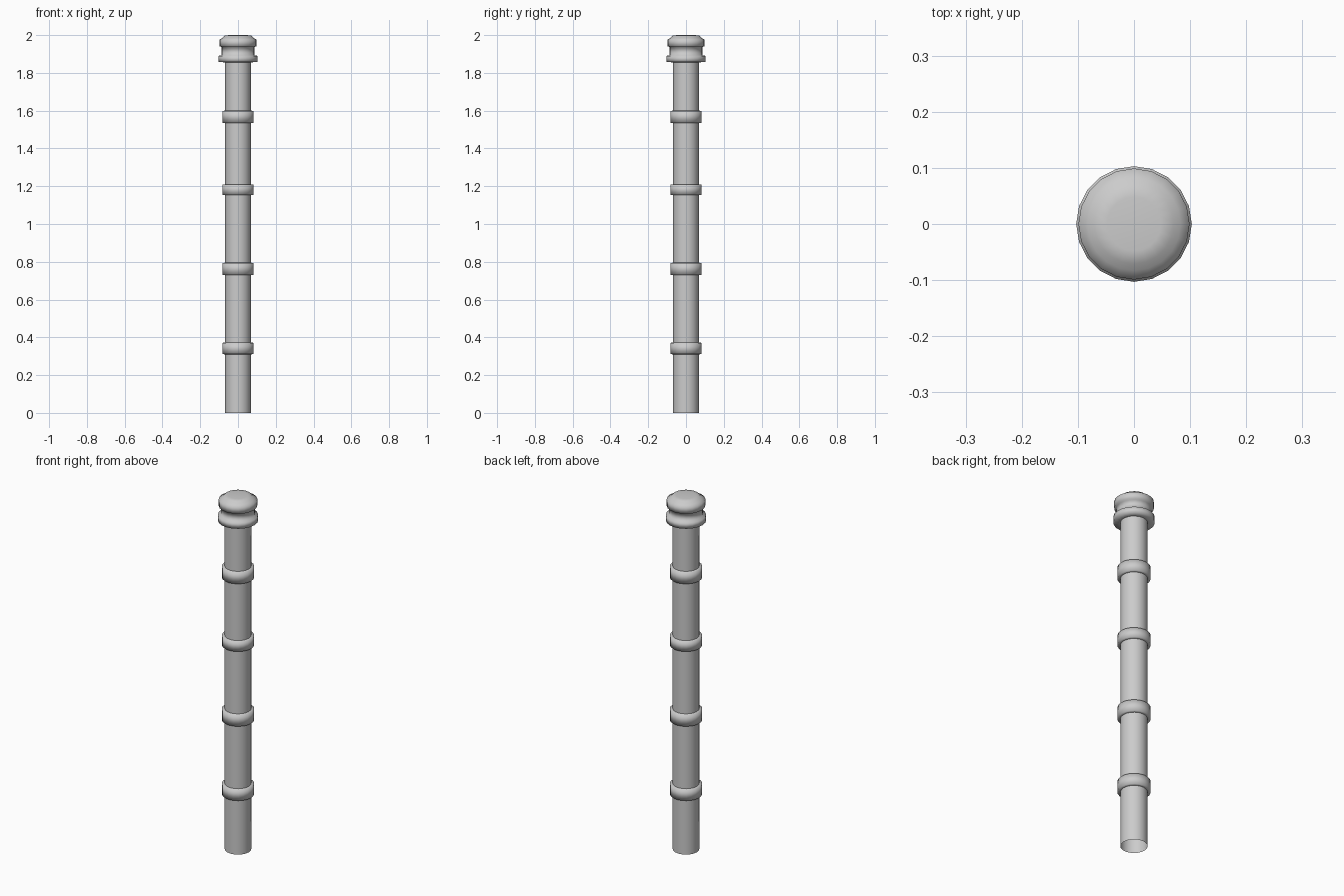
import bpy, math

if "Cube" in bpy.data.objects:
    bpy.data.objects.remove(bpy.data.objects["Cube"])

SIDES = 20


def lathe(name, profile):
    """Revolve (radius, z) points around z; a zero radius closes to a point."""
    verts, faces, rings = [], [], []
    for r, z in profile:
        n = SIDES if r > 0 else 1
        rings.append([len(verts) + i for i in range(n)])
        for i in range(n):
            a = 2 * math.pi * i / SIDES
            verts.append((r * math.cos(a), r * math.sin(a), z))
    for lo, hi in zip(rings, rings[1:]):
        for i in range(SIDES):
            j = (i + 1) % SIDES
            if len(hi) == 1:
                faces.append((lo[i], lo[j], hi[0]))
            else:
                faces.append((lo[i], lo[j], hi[j], hi[i]))
    mesh = bpy.data.meshes.new(name)
    mesh.from_pydata(verts, [], faces)
    mesh.shade_smooth()
    obj = bpy.data.objects.new(name, mesh)
    bpy.context.collection.objects.link(obj)
    return obj


# Hollow shaft, open at the foot
R = 0.068
lathe("shaft", [(R, 0), (R, 1.86)])

# Four raised bands
B = 0.083
for k, (z0, z1) in enumerate([(0.31, 0.372), (0.73, 0.795), (1.153, 1.209), (1.535, 1.60)]):
    lathe(f"band_{k + 1}", [(R, z0), (B, z0 + 0.001), (B, z1 - 0.001), (R, z1)])

# Head: collar, recessed neck and domed cap
lathe("head", [
    (R, 1.856), (0.103, 1.857), (0.103, 1.89), (0.088, 1.893),
    (0.088, 1.938), (0.099, 1.94), (0.099, 1.977), (0.083, 1.984),
    (0.071, 1.997), (0.048, 2.0), (0, 2.0),
])
